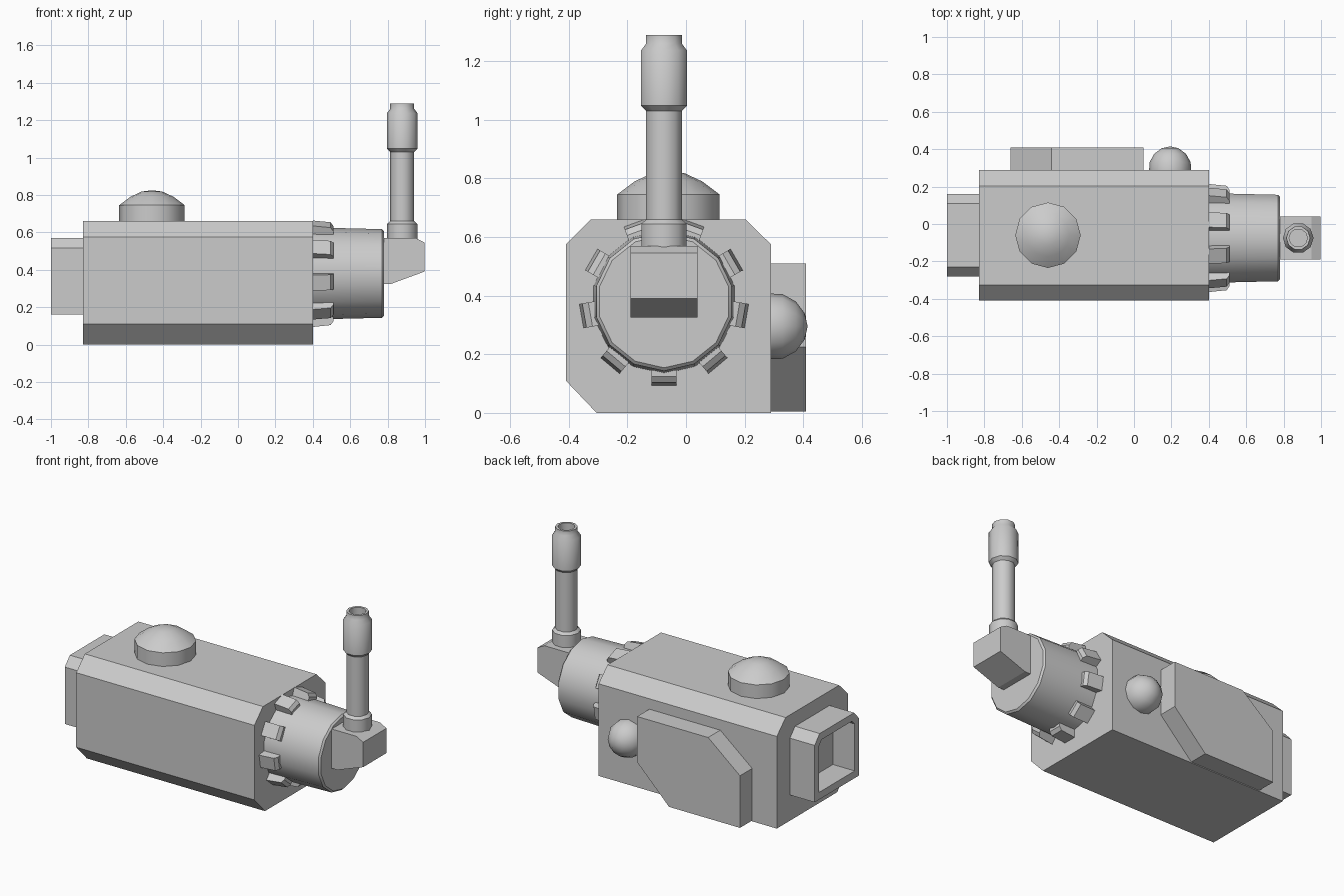
import bpy, bmesh
from math import radians, sin, cos, pi
from mathutils import Matrix, Vector

if "Cube" in bpy.data.objects:
    bpy.data.objects.remove(bpy.data.objects["Cube"])


def finish(name, bm, smooth=None):
    bmesh.ops.remove_doubles(bm, verts=bm.verts, dist=1e-5)
    bmesh.ops.recalc_face_normals(bm, faces=bm.faces)
    me = bpy.data.meshes.new(name)
    bm.to_mesh(me)
    bm.free()
    if smooth:
        me.shade_smooth()
        me.set_sharp_from_angle(angle=radians(smooth))
    ob = bpy.data.objects.new(name, me)
    bpy.context.collection.objects.link(ob)
    return ob


def prism(points, offset):
    """Extrude a closed 3D outline along an offset vector."""
    bm = bmesh.new()
    f = bm.faces.new([bm.verts.new(p) for p in points])
    ext = bmesh.ops.extrude_face_region(bm, geom=[f], use_keep_orig=True)
    bmesh.ops.translate(bm, vec=Vector(offset),
                        verts=[v for v in ext["geom"] if isinstance(v, bmesh.types.BMVert)])
    bmesh.ops.recalc_face_normals(bm, faces=bm.faces)
    return bm


def lathe(name, profile, sides, origin, axis, smooth=40, phase=0.0):
    """Revolve (radius, height) points about an axis through origin."""
    bm = bmesh.new()
    rot = Vector((0, 0, 1)).rotation_difference(Vector(axis)).to_matrix()
    rings = []
    for r, h in profile:
        rings.append([bm.verts.new(Vector(origin) + rot @ Vector(
            (r * cos(phase + 2 * pi * i / sides), r * sin(phase + 2 * pi * i / sides), h)))
            for i in range(sides)])
    for a, b in zip(rings, rings[1:]):
        for i in range(sides):
            j = (i + 1) % sides
            bm.faces.new((a[i], a[j], b[j], b[i]))
    bmesh.ops.remove_doubles(bm, verts=bm.verts, dist=1e-5)
    return finish(name, bm, smooth)


# Main housing with three chamfered long edges
body = [(-.305, 0), (.29, 0), (.29, .575), (.203, .66), (-.325, .66), (-.41, .575), (-.41, .11)]
finish("housing", prism([(-.83, y, z) for y, z in body], (1.23, 0, 0)))

# Hollow rear socket
sock = [(-.28, .16), (.16, .16), (.16, .515), (.11, .57), (-.23, .57), (-.28, .515)]
bm = prism([(-1, y, z) for y, z in sock], (.17, 0, 0))
end = min(bm.faces, key=lambda f: f.calc_center_median().x)
bmesh.ops.inset_region(bm, faces=[end], thickness=.045, use_even_offset=True)
end = min((f for f in bm.faces if len(f.verts) == 6), key=lambda f: f.calc_center_median().x)
ext = bmesh.ops.extrude_discrete_faces(bm, faces=[end])
bmesh.ops.translate(bm, vec=(.15, 0, 0), verts=ext["faces"][0].verts)
finish("rear_socket", bm)

# Side panel with two cut corners
panel = [(.05, .51), (-.44, .51), (-.66, .33), (-.66, .005), (-.17, .005), (.05, .225)]
finish("side_panel", prism([(x, .29, z) for x, z in panel], (0, .12, 0)))

# Top dome and side knob
lathe("top_dome", [(0, 0), (.175, 0), (.175, .085), (.115, .13), (.055, .158), (0, .165)],
      12, (-.46, -.06, .66), (0, 0, 1))
lathe("side_knob", [(0, 0), (.112, 0), (.11, .04), (.085, .085), (.045, .115), (0, .125)],
      12, (.193, .29, .295), (0, 1, 0), 50)

# Barrel on the front end
CY, CZ = -.075, .38
lathe("barrel", [(0, 0), (.246, 0), (.237, .37), (.226, .38), (0, .38)],
      14, (.4, CY, CZ), (1, 0, 0))

# Nine teeth around the barrel base
for i in range(9):
    tooth = [(.4, .20), (.51, .20), (.51, .255), (.495, .276), (.4, .286)]
    bm = prism([(x, -.042, r) for x, r in tooth], (0, .084, 0))
    bm.transform(Matrix.Translation((0, CY, CZ)) @ Matrix.Rotation(pi + i * 2 * pi / 9, 4, 'X'))
    finish(f"barrel_tooth_{i + 1}", bm)

# Elbow block with sloping underside
elbow = [(.77, .325), (.82, .325), (.997, .39), (.997, .545), (.95, .57), (.77, .57)]
finish("elbow", prism([(x, -.19, z) for x, z in elbow], (0, .23, 0)))

# Upright tube: collar, shaft, sleeve and open tip
lathe("upright_tube",
      [(0, .56), (.081, .56), (.081, .645), (.064, .66), (.064, 1.03), (.082, 1.048),
       (.082, 1.237), (.064, 1.26), (.064, 1.29), (.049, 1.29), (.049, 1.2), (0, 1.2)],
      10, (.878, CY, 0), (0, 0, 1))
